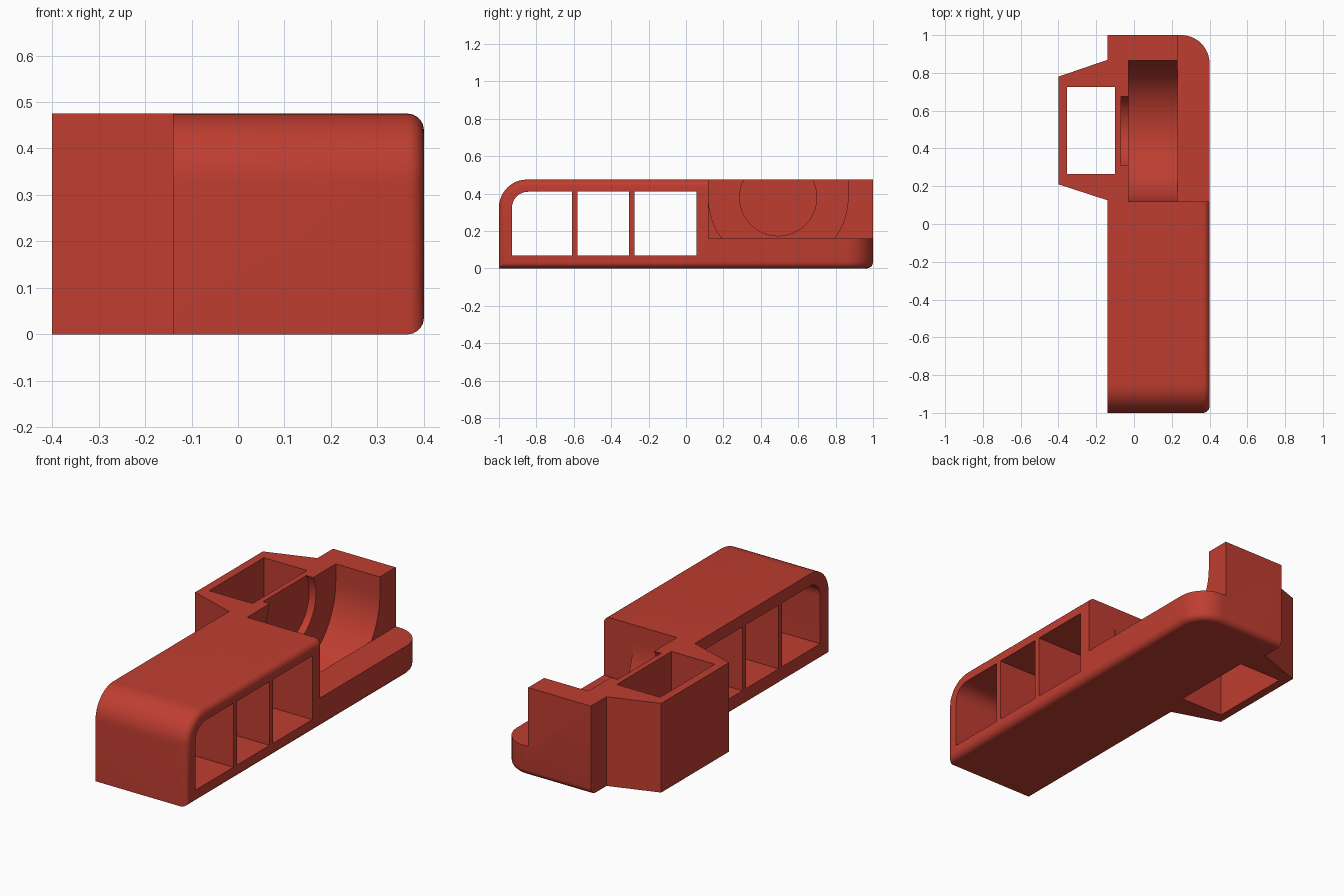
import bpy, bmesh, math

if "Cube" in bpy.data.objects:
    bpy.data.objects.remove(bpy.data.objects["Cube"])

L, R, H = -0.14, 0.40, 0.475          # body left, right, height
AX_Y, AX_Z = 0.493, 0.38              # axis of the round pocket

red = bpy.data.materials.new("red plastic")
red.diffuse_color = (0.52, 0.047, 0.03, 1)
red.use_nodes = True
red.node_tree.nodes["Principled BSDF"].inputs["Base Color"].default_value = red.diffuse_color


def prism(name, pts, lo, hi, axis):
    """Closed solid from a 2D outline along x (points are y,z) or z (points are x,y)."""
    bm = bmesh.new()

    def ring(t):
        return [bm.verts.new((t, *p) if axis == "x" else (*p, t)) for p in pts]

    a, b = ring(lo), ring(hi)
    n = len(pts)
    bm.faces.new(a)
    bm.faces.new(b)
    for i in range(n):
        j = (i + 1) % n
        bm.faces.new((a[i], a[j], b[j], b[i]))
    bmesh.ops.recalc_face_normals(bm, faces=bm.faces[:])
    me = bpy.data.meshes.new(name)
    bm.to_mesh(me)
    bm.free()
    me.materials.append(red)
    ob = bpy.data.objects.new(name, me)
    bpy.context.scene.collection.objects.link(ob)
    return ob


def rect(a0, a1, b0, b1):
    return [(a0, b0), (a1, b0), (a1, b1), (a0, b1)]


def arc(cy, cz, r, start, end, n):
    angles = [math.radians(start + (end - start) * i / n) for i in range(n + 1)]
    return [(cy + r * math.cos(t), cz + r * math.sin(t)) for t in angles]


def volume(me):
    bm = bmesh.new()
    bm.from_mesh(me)
    v = bm.calc_volume()
    bm.free()
    return v


def combine(target, tool, op):
    """Boolean that moves on to another solver if a result is not plausible."""
    before = volume(target.data)
    for solver in ("EXACT", "MANIFOLD", "FLOAT"):
        mod = target.modifiers.new("cut", "BOOLEAN")
        mod.operation = op
        mod.solver = solver
        mod.object = tool
        bpy.context.view_layer.update()
        dg = bpy.context.evaluated_depsgraph_get()
        result = bpy.data.meshes.new_from_object(target.evaluated_get(dg))
        target.modifiers.remove(mod)
        if 0.3 * before < volume(result) < 1.7 * before:
            target.data = result
            break
    bpy.data.objects.remove(tool)


def near(a, b):
    return abs(a - b) < 1e-4


def bevel(ob, test, radius, segments):
    bm = bmesh.new()
    bm.from_mesh(ob.data)
    edges = [e for e in bm.edges if test(e.verts[0].co, e.verts[1].co)]
    bmesh.ops.bevel(bm, geom=edges, offset=radius, offset_type="OFFSET", segments=segments,
                    profile=0.5, affect="EDGES", clamp_overlap=False)
    bmesh.ops.recalc_face_normals(bm, faces=bm.faces[:])
    bm.to_mesh(ob.data)
    bm.free()


# Body: block with a rounded front top edge and a rounded back right corner
body = prism("tool_body", rect(-1, 1, 0, H), L, R, "x")
bevel(body, lambda a, b: all(near(c.y, -1) and near(c.z, H) for c in (a, b))
      or all(near(c.x, R) and near(c.y, 1) for c in (a, b)), 0.15, 12)

# Low ledge on the back right
combine(body, prism("ledge_cut", rect(0.12, 1.2, 0.16, 0.7), 0.23, 0.6, "x"), "DIFFERENCE")


# Small fillet around the right side and along the back bottom edge
def fillet_edge(a, b):
    right = near(a.x, R) and near(b.x, R)
    bottom = near(a.z, 0) and near(b.z, 0)
    outer = max(a.y, b.y) < 0.13 and not (near(a.y, 0.12) and near(b.y, 0.12))
    corner = min(a.y, b.y) > 0.8 and min(a.x, b.x) > 0.2
    back = near(a.y, 1) and near(b.y, 1)
    return (right and (outer or bottom)) or (bottom and (corner or back))


bevel(body, fillet_edge, 0.035, 5)

# Side bracket with tapered ends
bracket = prism("side_bracket", [(-0.12, 0.876), (-0.4, 0.78), (-0.4, 0.21), (-0.12, 0.119)],
                0, H, "z")
combine(body, bracket, "UNION")

# Bracket slot, open from top to bottom
combine(body, prism("slot_cut", rect(-0.355, -0.10, 0.265, 0.725), -0.2, 0.7, "z"), "DIFFERENCE")

# Round pocket with straight upper walls, and the shallow round recess beside it
pocket = [(AX_Y - 0.373, 0.7)] + arc(AX_Y, AX_Z, 0.373, 180, 360, 40) + [(AX_Y + 0.373, 0.7)]
combine(body, prism("pocket_cut", pocket, -0.03, 0.23, "x"), "DIFFERENCE")
recess = arc(AX_Y, AX_Z, 0.206, 0, 360, 48)[:-1]
combine(body, prism("recess_cut", recess, -0.07, 0.0, "x"), "DIFFERENCE")

# Three windows through the sides, the front one with a rounded corner
front_window = ([(-0.93, 0.07), (-0.61, 0.07), (-0.61, 0.41)]
                + arc(-0.845, 0.325, 0.085, 90, 180, 10))
for outline in (front_window, rect(-0.58, -0.305, 0.07, 0.41), rect(-0.275, 0.055, 0.07, 0.41)):
    combine(body, prism("window_cut", outline, -0.6, 0.6, "x"), "DIFFERENCE")

# Smooth shading that keeps the hard edges
body.data.name = "tool_body"
bpy.ops.object.select_all(action="DESELECT")
body.select_set(True)
bpy.context.view_layer.objects.active = body
bpy.ops.object.shade_smooth_by_angle(angle=math.radians(30))
